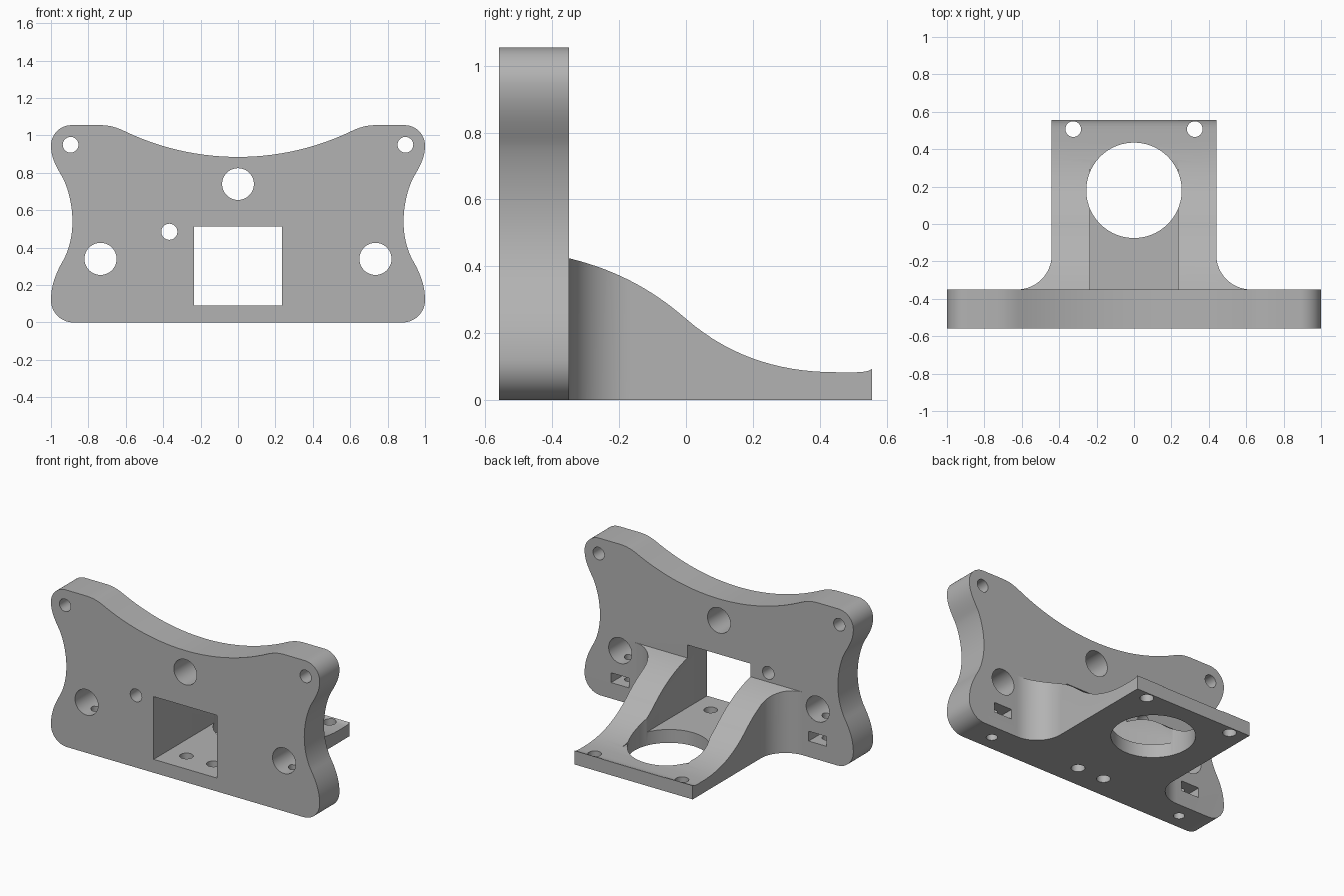
import bpy, bmesh, math
from mathutils import Matrix, Vector
from mathutils.geometry import interpolate_bezier

default = bpy.data.objects.get("Cube")
if default:
    bpy.data.objects.remove(default, do_unlink=True)

grey = bpy.data.materials.new("plain grey")
grey.use_nodes = True
colour = (0.45, 0.45, 0.45, 1)
grey.diffuse_color = colour
grey.node_tree.nodes["Principled BSDF"].inputs["Base Color"].default_value = colour

# Mappings from profile (u, v, depth) to the world for each extrusion axis
AXES = {
    "x": lambda u, v, d: (d, u, v),
    "y": lambda u, v, d: (u, d, v),
    "z": lambda u, v, d: (u, v, d),
}


def extrude(name, outline, axis, start, end):
    """Solid prism of a closed 2D outline along one axis."""
    bm = bmesh.new()
    place = AXES[axis]
    low = [bm.verts.new(place(u, v, start)) for u, v in outline]
    high = [bm.verts.new(place(u, v, end)) for u, v in outline]
    bm.faces.new(low)
    bm.faces.new(high)
    for i in range(len(low)):
        j = (i + 1) % len(low)
        bm.faces.new((low[i], low[j], high[j], high[i]))
    bmesh.ops.recalc_face_normals(bm, faces=bm.faces[:])
    mesh = bpy.data.meshes.new(name)
    bm.to_mesh(mesh)
    bm.free()
    mesh.materials.append(grey)
    obj = bpy.data.objects.new(name, mesh)
    bpy.context.collection.objects.link(obj)
    return obj


def rectangle(u0, u1, v0, v1):
    return [(u0, v0), (u1, v0), (u1, v1), (u0, v1)]


def circle(u, v, r, n=48):
    return [(u + r * math.cos(math.tau * i / n), v + r * math.sin(math.tau * i / n))
            for i in range(n)]


def bezier(a, b, c, d, n=12):
    pts = interpolate_bezier(*(Vector((*p, 0)) for p in (a, b, c, d)), n)
    return [(p.x, p.y) for p in pts]


def arc(cu, cv, r, a0, a1, n=12):
    angles = (math.radians(a0 + (a1 - a0) * i / n) for i in range(n + 1))
    return [(cu + r * math.cos(a), cv + r * math.sin(a)) for a in angles]


def mirrored(half):
    """Close a right-hand half outline with its reflection, dropping repeats."""
    full = half + [(-u, v) for u, v in reversed(half)]
    clean = []
    for p in full:
        if not clean or math.dist(p, clean[-1]) > 1e-4:
            clean.append(p)
    if math.dist(clean[0], clean[-1]) < 1e-4:
        clean.pop()
    return clean


def combine(obj, other, operation):
    mod = obj.modifiers.new(operation, "BOOLEAN")
    mod.operation = operation
    mod.solver = "EXACT"
    mod.object = other
    bpy.context.view_layer.update()
    graph = bpy.context.evaluated_depsgraph_get()
    mesh = bpy.data.meshes.new_from_object(obj.evaluated_get(graph))
    obj.modifiers.clear()
    obj.data = mesh
    bpy.data.objects.remove(other, do_unlink=True)


FRONT, BACK = -0.56, -0.35
HOLE_Y = -0.455

# Upright plate with waisted sides and a dished top edge
half = arc(0.88, 0.12, 0.12, -90, 0)
half += bezier((1, 0.12), (1, 0.21), (0.965, 0.28), (0.93, 0.34))
half += bezier((0.93, 0.34), (0.9, 0.4), (0.885, 0.47), (0.885, 0.54))
half += bezier((0.885, 0.54), (0.885, 0.62), (0.905, 0.71), (0.935, 0.77))
half += bezier((0.935, 0.77), (0.97, 0.83), (1, 0.88), (1, 0.945))
half += arc(0.89, 0.945, 0.11, 0, 90)
half += bezier((0.74, 1.055), (0.69, 1.055), (0.655, 1.045), (0.615, 1.027))
half += bezier((0.615, 1.027), (0.42, 0.932), (0.21, 0.885), (0, 0.885), 20)
mount = extrude("motor_mount", mirrored(half), "y", FRONT, BACK)

# Bracket plan with flared roots, trimmed to the sweeping side profile
plan = [(0.44, 0.557)] + arc(0.625, -0.165, 0.185, 180, 270, 16) + [(0.625, HOLE_Y)]
bracket = extrude("bracket", mirrored(plan), "z", 0, 0.6)
sweep = [(-0.5, -0.1), (-0.5, 0.45)]
sweep += bezier((-0.35, 0.424), (-0.21, 0.39), (-0.1, 0.33), (0, 0.243), 16)
sweep += bezier((0, 0.243), (0.13, 0.13), (0.28, 0.083), (0.45, 0.083), 16)[1:]
sweep += bezier((0.45, 0.083), (0.5, 0.083), (0.54, 0.08), (0.557, 0.093), 8)[1:]
sweep += [(0.6, 0.093), (0.6, -0.1)]
combine(bracket, extrude("sweep", sweep, "x", -0.8, 0.8), "INTERSECT")
combine(mount, bracket, "UNION")

# Window and channel, and the large bore through the bracket floor
combine(mount, extrude("channel", rectangle(-0.235, 0.235, 0.09, 0.512), "y", -0.7, 0.7),
        "DIFFERENCE")
combine(mount, extrude("bore", circle(0, 0.18, 0.255, 96), "z", -0.1, 0.7), "DIFFERENCE")

# Holes through the upright plate
plate_holes = [(0, 0.74, 0.085), (-0.367, 0.485, 0.043)]
for side in (-1, 1):
    plate_holes += [(side * 0.895, 0.95, 0.042), (side * 0.735, 0.34, 0.086)]
for x, z, r in plate_holes:
    combine(mount, extrude("plate_hole", circle(x, z, r), "y", -0.7, -0.2), "DIFFERENCE")

# Vertical screw holes and nut slots
for side in (-1, 1):
    for x, y, r, top in ((0.325, 0.507, 0.042, 0.3), (0.1, -0.405, 0.042, 0.2),
                         (0.735, HOLE_Y, 0.034, 0.34)):
        combine(mount, extrude("screw_hole", circle(side * x, y, r, 32), "z", -0.1, top),
                "DIFFERENCE")
    mid = side * 0.735
    combine(mount, extrude("nut_slot", rectangle(mid - 0.067, mid + 0.067, 0.107, 0.173),
                           "y", -0.52, -0.2), "DIFFERENCE")

bpy.ops.object.select_all(action="DESELECT")
mount.select_set(True)
bpy.context.view_layer.objects.active = mount
bpy.ops.object.shade_smooth_by_angle(angle=math.radians(30))
